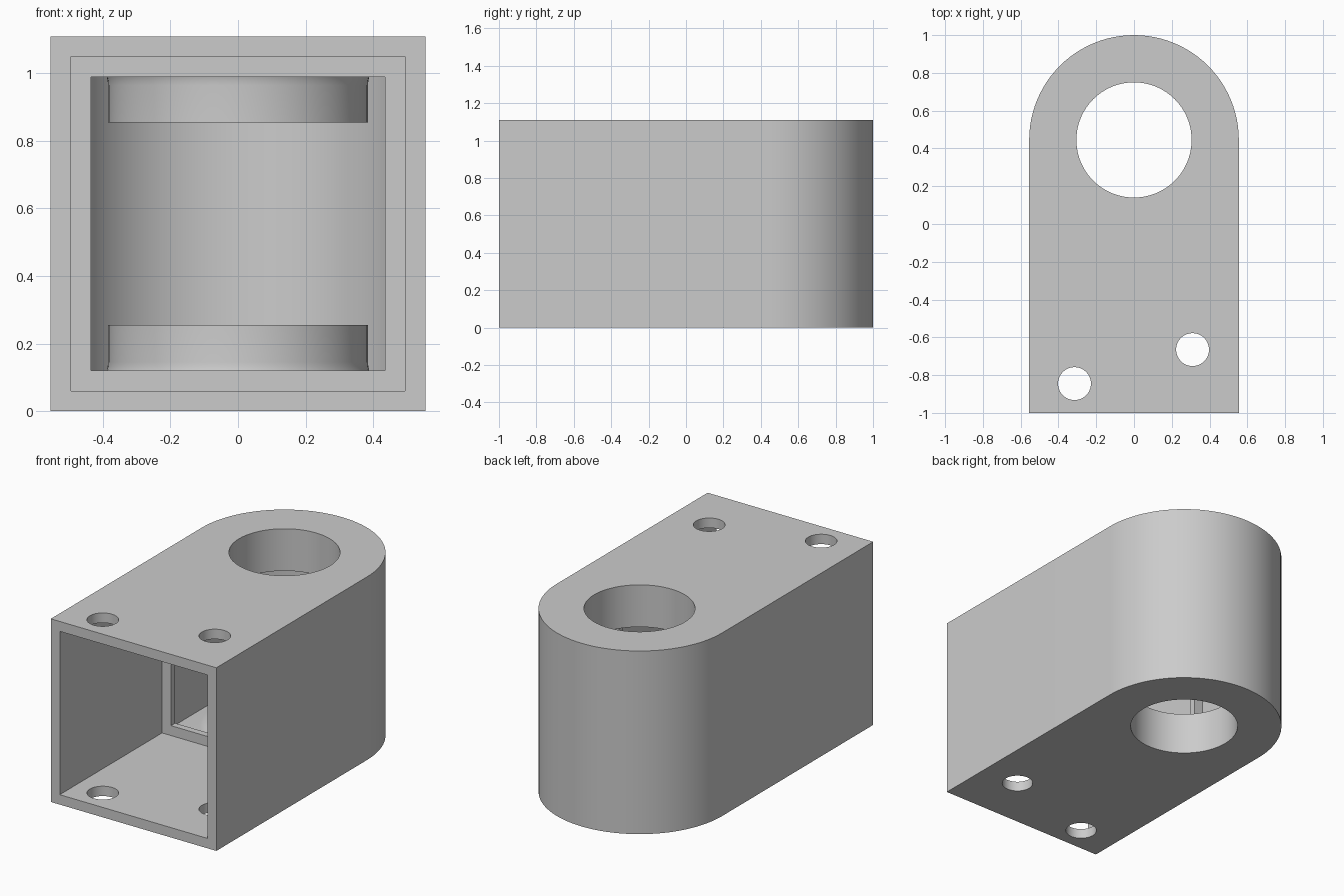
import bpy, bmesh, math

if "Cube" in bpy.data.objects:
    bpy.data.objects.remove(bpy.data.objects["Cube"])

H = 1.11          # overall height
CY = 0.445        # centre of the rounded end and the bore
SEG = 96

grey = bpy.data.materials.new("light grey")
grey.diffuse_color = (0.6, 0.6, 0.6, 1)
grey.use_nodes = True
grey.node_tree.nodes["Principled BSDF"].inputs["Base Color"].default_value = grey.diffuse_color


def loft(name, rings):
    """Closed solid through a stack of equal-length rings."""
    bm = bmesh.new()
    loops = [[bm.verts.new(p) for p in ring] for ring in rings]
    n = len(loops[0])
    for a, b in zip(loops, loops[1:]):
        for i in range(n):
            j = (i + 1) % n
            bm.faces.new((a[i], a[j], b[j], b[i]))
    bm.faces.new(loops[0])
    bm.faces.new(loops[-1])
    bmesh.ops.recalc_face_normals(bm, faces=bm.faces)
    me = bpy.data.meshes.new(name)
    bm.to_mesh(me)
    bm.free()
    me.materials.append(grey)
    ob = bpy.data.objects.new(name, me)
    bpy.context.collection.objects.link(ob)
    return ob


def slab(name, half, y0, z0, z1):
    """Block with a flat front at y0 and a half-round back."""
    pts = [(-half, y0), (half, y0)]
    for i in range(SEG // 2 + 1):
        a = math.pi * i / (SEG // 2)
        pts.append((half * math.cos(a), CY + half * math.sin(a)))
    return loft(name, [[(x, y, z) for x, y in pts] for z in (z0, z1)])


def lathe(name, profile, cx=0, cy=CY):
    angles = [2 * math.pi * i / SEG for i in range(SEG)]
    return loft(name, [[(cx + r * math.cos(a), cy + r * math.sin(a), z)
                        for a in angles] for r, z in profile])


def box(name, half, y0, y1, z0, z1):
    corners = [(-half, y0), (half, y0), (half, y1), (-half, y1)]
    return loft(name, [[(x, y, z) for x, y in corners] for z in (z0, z1)])


def cut(target, cutter):
    mod = target.modifiers.new("cut", 'BOOLEAN')
    mod.operation, mod.solver, mod.object = 'DIFFERENCE', 'EXACT', cutter
    bpy.ops.object.select_all(action='DESELECT')
    bpy.context.view_layer.objects.active = target
    target.select_set(True)
    bpy.ops.object.modifier_apply(modifier=mod.name)
    bpy.data.objects.remove(cutter)


# Rounded outer body
body = slab("housing", 0.555, -1, 0, H)

# Rear chamber, leaving flared bosses around the bore at floor and ceiling
chamber = slab("chamber_cutter", 0.495, 0.02, 0.06, H - 0.06)
R = 0.085
flare = [(0.385 + R * (1 - math.sin(t)), 0.06 + R * (1 - math.cos(t)))
         for t in (math.radians(9 * i) for i in range(11))]
boss = [(0.385 + R, 0.0)] + flare + [(0.385, 0.255)]
cut(chamber, lathe("lower_boss", boss))
cut(chamber, lathe("upper_boss", [(r, H - z) for r, z in boss]))
cut(body, chamber)

# Front pocket, and the smaller opening through the inner lip
cut(body, box("pocket_cutter", 0.495, -1.2, -0.02, 0.06, H - 0.06))
cut(body, box("lip_cutter", 0.435, -0.1, 0.04, 0.12, H - 0.12))

# Main bore and the two small through holes
for x, y, r in ((0, CY, 0.305), (-0.315, -0.845, 0.087), (0.31, -0.665, 0.087)):
    cut(body, lathe("hole_cutter", [(r, -0.1), (r, H + 0.1)], x, y))

bpy.ops.object.shade_smooth_by_angle(angle=math.radians(30))
